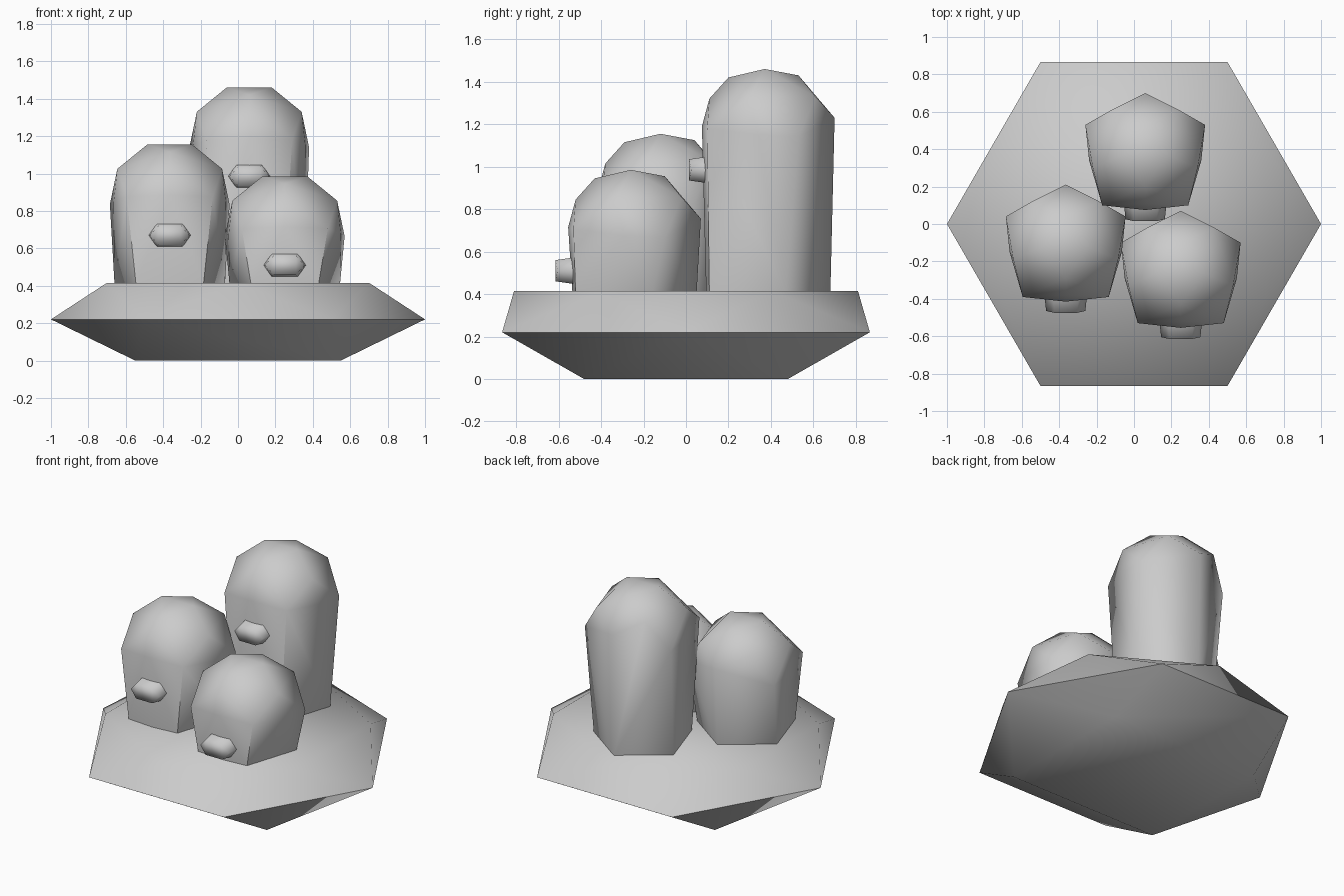
import bpy, bmesh
from math import radians, sin, cos
from mathutils import Vector

cube = bpy.data.objects.get("Cube")
if cube:
    bpy.data.objects.remove(cube, do_unlink=True)

stone = bpy.data.materials.new("plain grey")
stone.use_nodes = True
grey = (0.6, 0.6, 0.6, 1)
stone.diffuse_color = grey
stone.node_tree.nodes["Principled BSDF"].inputs["Base Color"].default_value = grey


def hull(name, points, angle, location=(0, 0, 0), sharp=None):
    """Faceted solid wrapped around a few corner points, smooth shaded."""
    bm = bmesh.new()
    for p in points:
        bm.verts.new(p)
    bmesh.ops.convex_hull(bm, input=bm.verts)
    bmesh.ops.dissolve_limit(bm, angle_limit=radians(1), verts=bm.verts, edges=bm.edges)
    bmesh.ops.recalc_face_normals(bm, faces=bm.faces)
    mesh = bpy.data.meshes.new(name)
    bm.to_mesh(mesh)
    bm.free()
    mesh.materials.append(stone)
    obj = bpy.data.objects.new(name, mesh)
    obj.location = location
    bpy.context.collection.objects.link(obj)
    bpy.ops.object.select_all(action='DESELECT')
    obj.select_set(True)
    bpy.context.view_layer.objects.active = obj
    bpy.ops.object.shade_smooth_by_angle(angle=radians(angle))
    if sharp:
        for e in mesh.edges:
            e.use_edge_sharp = all(sharp(mesh.vertices[i].co) for i in e.vertices)
    return obj


def mirror(points):
    return [(s * x, y, z) for x, y, z in points for s in ((1, -1) if x else (1,))]


def hexagon(radius, z, turn):
    return [(radius * cos(radians(a + turn)), radius * sin(radians(a + turn)), z)
            for a in range(0, 360, 60)]


# Rock base: rectangular foot, hexagonal rim, turned hexagonal top
RIM, TOP = 0.22, 0.415
foot = [(x, y, 0) for x in (-0.55, 0.55) for y in (-0.48, 0.48)]
hull("base", foot + hexagon(1, RIM, 0) + hexagon(0.81, TOP, 30), 180,
     sharp=lambda v: abs(v.z - RIM) < 0.001)

# Dome corners, measured down from the crown
DOME = mirror([
    (0.12, 0, 0), (0, 0.16, -0.03), (0, -0.17, -0.04),
    (0.28, -0.07, -0.13), (0.18, 0.24, -0.13), (0, -0.26, -0.14),
    (0, 0.33, -0.23), (0.32, 0.16, -0.32), (0.3, -0.03, -0.31),
    (0.23, -0.27, -0.28), (0, -0.295, -0.27),
])
# Five-sided lower body
FOOT = [(0.295, 0.1), (0.18, -0.26), (0, 0.31), (0, -0.275)]
# Flattened six-sided nose, tapering forward
NOSE = mirror([(0.115, -0.25, 0), (0.07, -0.25, 0.065), (0.07, -0.25, -0.065),
               (0.105, -0.345, 0), (0.06, -0.355, 0.05), (0.06, -0.355, -0.05)])

for side, x, y, crown, nose_z in (("rear", 0.06, 0.37, 1.46, 0.985),
                                  ("right", -0.365, -0.12, 1.155, 0.67),
                                  ("left", 0.25, -0.26, 0.985, 0.51)):
    body = DOME + mirror([(px, py, TOP - 0.01 - crown) for px, py in FOOT])
    hull(side + "_body", body, 62, (x, y, crown))
    hull(side + "_nose", NOSE, 75, (x, y, nose_z))
